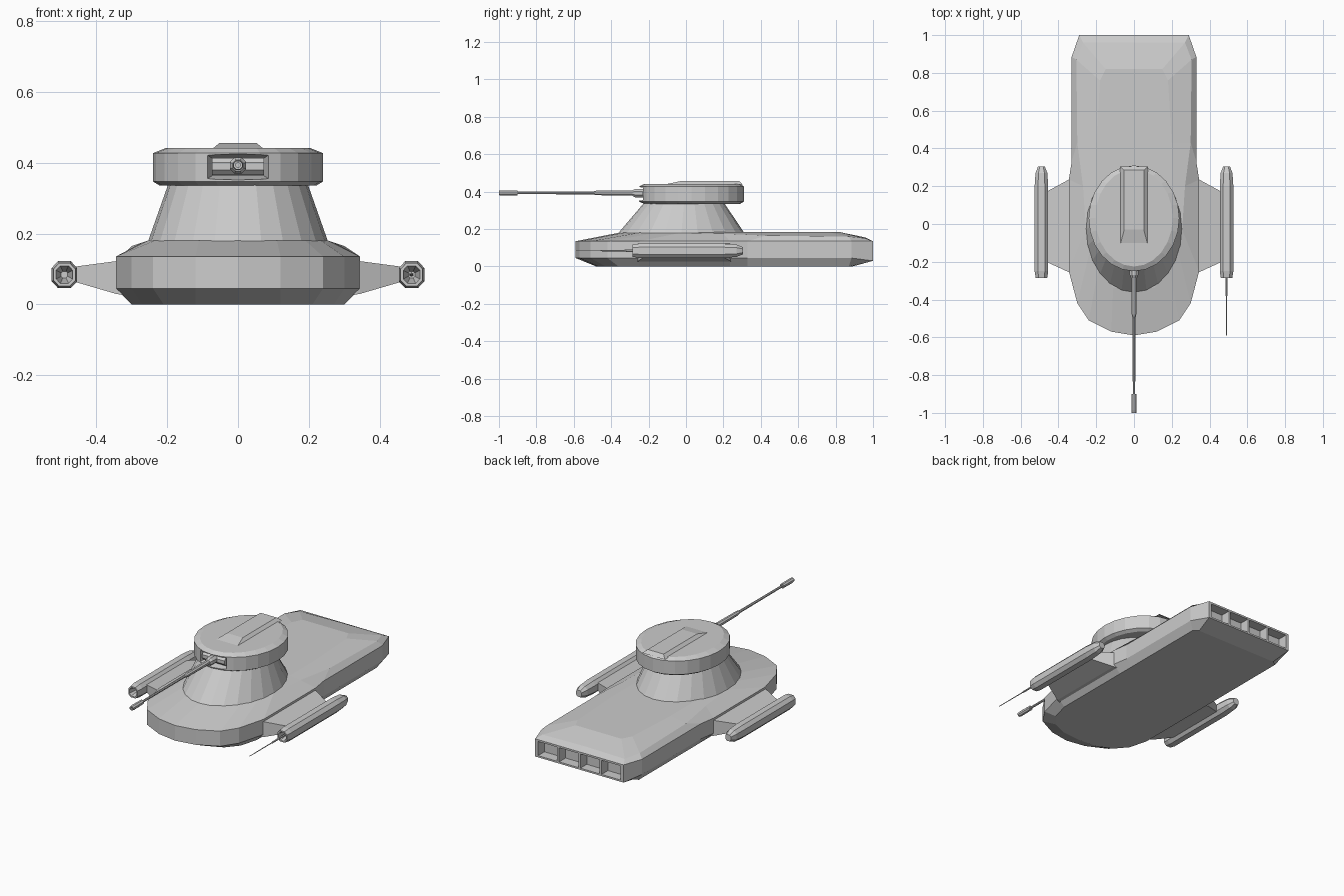
import bpy, bmesh
from math import cos, sin, pi

if "Cube" in bpy.data.objects:
    bpy.data.objects.remove(bpy.data.objects["Cube"])


def loft(name, rings):
    """Skin a list of equal-length rings and cap both ends."""
    bm = bmesh.new()
    vr = [[bm.verts.new(p) for p in r] for r in rings]
    n = len(rings[0])
    for a, b in zip(vr, vr[1:]):
        for i in range(n):
            j = (i + 1) % n
            bm.faces.new((a[i], a[j], b[j], b[i]))
    bm.faces.new(vr[0][::-1])
    bm.faces.new(vr[-1])
    bmesh.ops.recalc_face_normals(bm, faces=bm.faces)
    me = bpy.data.meshes.new(name)
    bm.to_mesh(me)
    bm.free()
    ob = bpy.data.objects.new(name, me)
    bpy.context.collection.objects.link(ob)
    return ob


def ellipse(rx, y0, y1, z, n=24):
    c, r = (y0 + y1) / 2, (y1 - y0) / 2
    return [(rx * sin(2 * pi * i / n), c - r * cos(2 * pi * i / n), z) for i in range(n)]


def rect(x, y0, y1, z):
    return [(-x, y0, z), (x, y0, z), (x, y1, z), (-x, y1, z)]


def barrel(name, x, z, profile, n=8):
    """Stepped round bar along y from (y, radius) pairs."""
    return loft(name, [[(x + r * cos(2 * pi * (i + .5) / n), y, z + r * sin(2 * pi * (i + .5) / n))
                        for i in range(n)] for y, r in profile])


def mirror_ring(half):
    return half + [(-x, y, z) for x, y, z in half[-2:0:-1]]


def cut(ob, cutter):
    m = ob.modifiers.new("cut", 'BOOLEAN')
    m.operation, m.solver, m.object = 'DIFFERENCE', 'EXACT', cutter
    bpy.context.view_layer.objects.active = ob
    bpy.ops.object.modifier_apply(modifier=m.name)
    bpy.data.objects.remove(cutter)


# Hull: half outlines from nose to tail
side = [(0, -.59), (.12, -.57), (.24, -.51), (.30, -.42), (.345, -.25),
        (.345, .235), (.33, .33), (.33, .885), (.29, 1), (0, 1)]
floor = [(0, -.48), (.12, -.47), (.21, -.43), (.27, -.36), (.30, -.25),
         (.30, .235), (.30, .33), (.30, .87), (.27, .89), (0, .89)]
shoulder = [(0, -.36, .18), (.11, -.335, .18), (.19, -.25, .18), (.235, -.15, .18), (.255, -.03, .18),
            (.27, .2, .175), (.30, .43, .165), (.305, .87, .16), (.27, .96, .15), (0, .96, .155)]
deck = [(0, -.3), (.09, -.28), (.15, -.22), (.19, -.14), (.2, -.03),
        (.2, .2), (.2, .43), (.18, .76), (.15, .82), (0, .82)]
hull = loft("hull", [mirror_ring(r) for r in (
    [(x, y, 0) for x, y in floor],
    [(x, y, .03 if y > .95 else .045) for x, y in side],
    [(x, y, .135) for x, y in side],
    shoulder,
    [(x, y, .184) for x, y in deck])])

# Rear exhaust bays
for i in range(4):
    x = -.2085 + .139 * i
    cut(hull, loft("bay_cutter", [
        [(x + a * .063, y, .082 + b * .042) for a, b in ((-1, -1), (1, -1), (1, 1), (-1, 1))]
        for y in (.94, 1.1)]))

# Turret neck and head
loft("turret_neck", [ellipse(.255, -.365, .315, .175), ellipse(.195, -.22, .2, .345)])
head = loft("turret_head", [
    ellipse(.22, -.225, .29, .335), ellipse(.24, -.25, .31, .347),
    ellipse(.24, -.25, .31, .427), ellipse(.205, -.225, .29, .441)])
cut(head, loft("slot_cutter", [
    [(a * w, y, .388 + b * h) for a, b in ((-1, -1), (1, -1), (1, 1), (-1, 1))]
    for y, w, h in ((-.18, .072, .024), (-.28, .1, .042))]))
loft("roof_ridge", [rect(.075, -.12, .305, .437), rect(.052, -.03, .285, .456)])

# Gun mantlet and main gun
loft("gun_mantlet", [[(x, -.208 + .026 * cos(pi * (i + .5) / 4), .39 + .026 * sin(pi * (i + .5) / 4))
                      for i in range(8)] for x in (-.074, .074)])
barrel("gun_collar", 0, .392, [(-.2, .025), (-.27, .025), (-.285, .017)])
barrel("main_gun", 0, .393, [(-.2, .016), (-.48, .013), (-.50, .008), (-.9, .007), (-.9, .014),
                             (-.985, .015), (-1, .013), (-1, .007), (-.96, .007)])

# Side pylons and pods
octagon = [(1, -.5), (1, .5), (.5, 1), (-.5, 1), (-1, .5), (-1, -.5), (-.5, -1), (.5, -1)]
for tag, s in (("left", -1), ("right", 1)):
    loft(tag + "_pylon", [[(s * x, y0, z0), (s * x, y1, z0), (s * x, y1, z1), (s * x, y0, z1)]
                          for x, y0, y1, z0, z1 in ((.29, -.27, .25, .02, .135),
                                                    (.345, -.255, .235, .03, .122),
                                                    (.465, -.2, .17, .065, .106))])
    loft(tag + "_pod", [[(s * .49 + .036 * k * a, y, .084 + .038 * k * b) for a, b in octagon]
                        for y, k in ((-.22, .25), (-.285, .65), (-.285, .85), (-.25, 1),
                                     (.2, 1), (.27, .87), (.305, .5))])

# Small gun in the right pod
barrel("pod_gun", .49, .084, [(-.22, .006), (-.38, .005), (-.385, .003), (-.59, .002)], 6)
